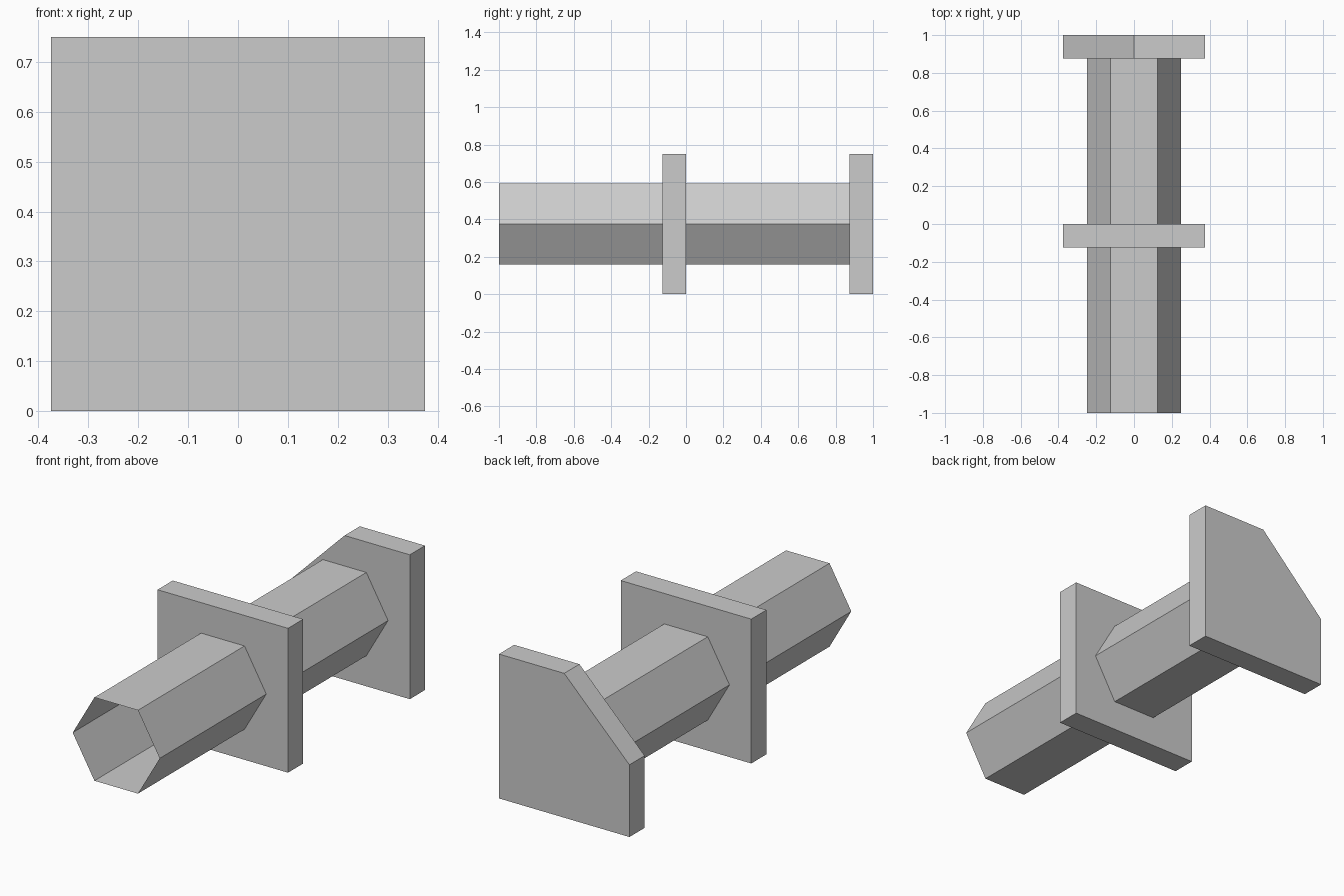
import bpy
import math

cube = bpy.data.objects.get("Cube")
if cube:
    bpy.data.objects.remove(cube, do_unlink=True)

grey = bpy.data.materials.new("plain_grey")
grey.use_nodes = True
colour = (0.6, 0.6, 0.6, 1)
grey.diffuse_color = colour
grey.node_tree.nodes["Principled BSDF"].inputs["Base Color"].default_value = colour

HALF = 0.375       # half the plate width, and height of the tube axis
THICK = 0.125      # plate thickness


def plate(name, outline, y_front):
    """Extrude an (x, z) outline, counter-clockwise from the front, along +y."""
    n = len(outline)
    verts = [(x, y, z) for y in (y_front, y_front + THICK) for x, z in outline]
    faces = [list(range(n)), list(range(2 * n - 1, n - 1, -1))]
    faces += [(i, i + n, (i + 1) % n + n, (i + 1) % n) for i in range(n)]
    mesh = bpy.data.meshes.new(name)
    mesh.from_pydata(verts, [], faces)
    mesh.materials.append(grey)
    obj = bpy.data.objects.new(name, mesh)
    bpy.context.collection.objects.link(obj)


def hex_tube(name, y0, y1):
    """Open, thin-walled six-sided tube along y with corners at the sides."""
    bpy.ops.mesh.primitive_cylinder_add(
        vertices=6, radius=0.25, depth=y1 - y0, end_fill_type='NOTHING',
        location=(0, (y0 + y1) / 2, HALF))
    obj = bpy.context.object
    obj.name = name
    # Turn the corners to +-x, then lay the tube down
    obj.rotation_euler = (math.pi / 2, 0, math.pi / 6)
    obj.rotation_mode = 'QUATERNION'
    from mathutils import Matrix
    turn = Matrix.Rotation(math.pi / 2, 4, 'X') @ Matrix.Rotation(math.pi / 6, 4, 'Z')
    obj.rotation_quaternion = turn.to_quaternion()
    obj.data.materials.append(grey)


# Tube sections, in front of and behind the middle plate
hex_tube("front_tube", -1, -THICK)
hex_tube("rear_tube", 0, 1 - THICK)

# Square middle plate
base = [(-HALF, 0), (HALF, 0), (HALF, 2 * HALF)]
plate("middle_plate", base + [(-HALF, 2 * HALF)], -THICK)

# End plate with its upper right corner cut off
plate("end_plate", base + [(0, 2 * HALF), (-HALF, HALF)], 1 - THICK)
